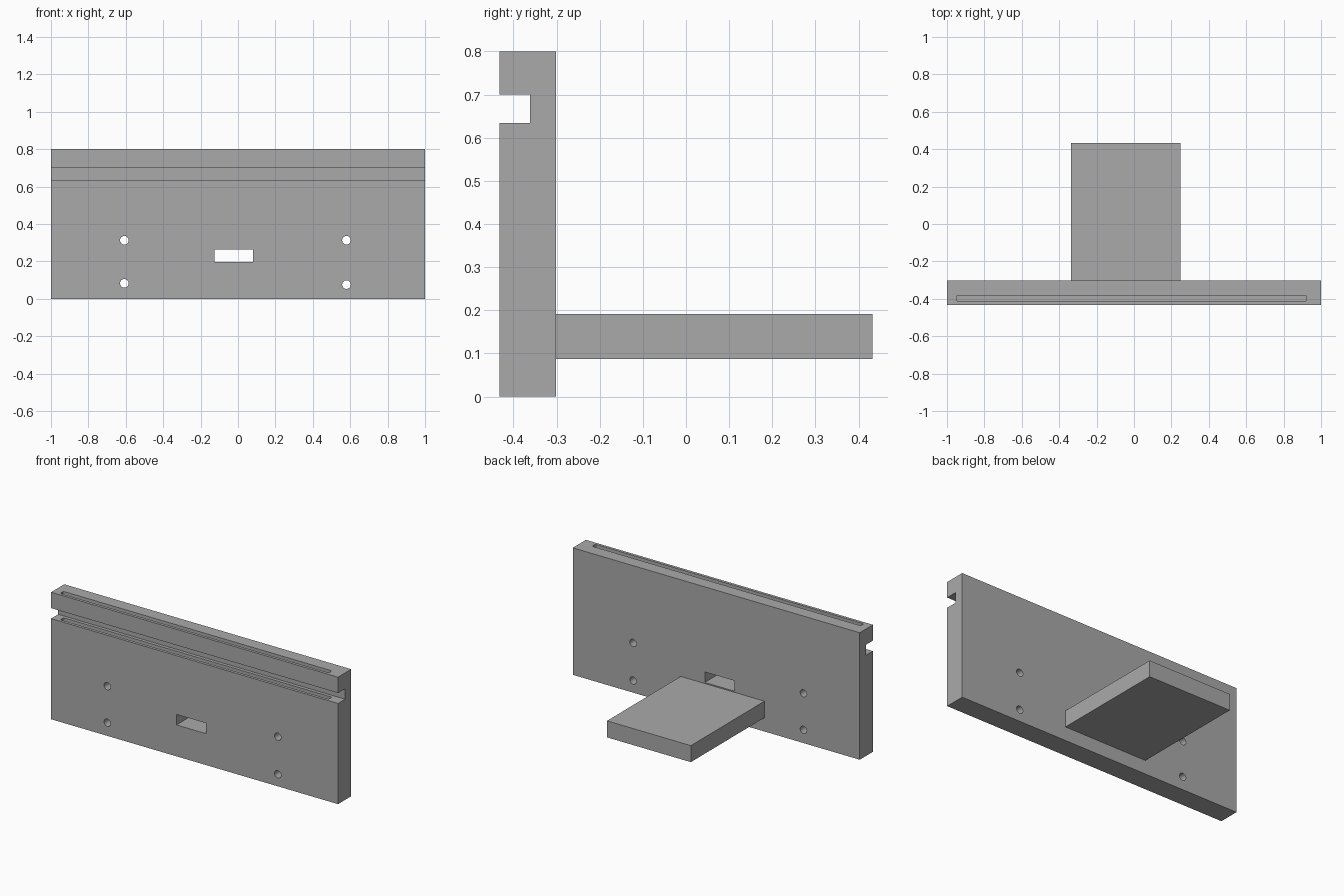
import bpy
import bmesh
from math import radians
from mathutils import Matrix, Vector

default_cube = bpy.data.objects.get("Cube")
if default_cube:
    bpy.data.objects.remove(default_cube, do_unlink=True)

grey = bpy.data.materials.new("mid_grey")
grey.use_nodes = True
colour = (0.4, 0.4, 0.4, 1)
grey.diffuse_color = colour
grey.node_tree.nodes["Principled BSDF"].inputs["Base Color"].default_value = colour


def make_object(name, bm):
    bmesh.ops.recalc_face_normals(bm, faces=bm.faces)
    mesh = bpy.data.meshes.new(name)
    bm.to_mesh(mesh)
    bm.free()
    mesh.materials.append(grey)
    obj = bpy.data.objects.new(name, mesh)
    bpy.context.collection.objects.link(obj)
    return obj


def box(name, low, high, upright_bevel=0):
    low, high = Vector(low), Vector(high)
    bm = bmesh.new()
    bmesh.ops.create_cube(bm, size=1, matrix=Matrix.LocRotScale(
        (low + high) / 2, None, high - low))
    if upright_bevel:
        edges = [e for e in bm.edges
                 if abs(e.verts[0].co.z - e.verts[1].co.z) > 0.01]
        bmesh.ops.bevel(bm, geom=edges, offset=upright_bevel, segments=3,
                        profile=0.5, affect='EDGES')
    return make_object(name, bm)


def bore(name, x, z, radius=0.023):
    bm = bmesh.new()
    bmesh.ops.create_cone(bm, cap_ends=True, segments=32, radius1=radius,
                          radius2=radius, depth=0.4,
                          matrix=Matrix.Translation((x, -0.366, z))
                          @ Matrix.Rotation(radians(90), 4, 'X'))
    return make_object(name, bm)


def cut(target, cutter):
    modifier = target.modifiers.new(cutter.name, 'BOOLEAN')
    modifier.operation = 'DIFFERENCE'
    modifier.solver = 'EXACT'
    modifier.object = cutter
    cutter.hide_render = True
    bpy.context.view_layer.objects.active = target
    bpy.ops.object.modifier_apply(modifier=modifier.name)
    bpy.data.objects.remove(cutter, do_unlink=True)


# Upright board with a full-length groove across its front
front, groove_back, back = -0.432, -0.361, -0.301
profile = [(front, 0), (back, 0), (back, 0.8), (front, 0.8), (front, 0.7),
           (groove_back, 0.7), (groove_back, 0.634), (front, 0.634)]
bm = bmesh.new()
face = bm.faces.new([bm.verts.new((-1, y, z)) for y, z in profile])
side = bmesh.ops.extrude_face_region(bm, geom=[face])
bmesh.ops.translate(bm, vec=(2, 0, 0), verts=[
    v for v in side["geom"] if isinstance(v, bmesh.types.BMVert)])
board = make_object("upright_board", bm)

# Narrow slot down from the top edge, carried on below the groove
cut(board, box("slot_cutter", (-0.949, -0.414, 0.57), (0.922, -0.382, 0.9), 0.008))

# Rectangular window and four screw holes
cut(board, box("window_cutter", (-0.126, -0.6, 0.198), (0.08, -0.1, 0.264)))
for x, z in ((-0.608, 0.313), (-0.608, 0.083), (0.58, 0.313), (0.58, 0.076)):
    cut(board, bore("screw_hole_cutter", x, z))

# Shelf standing out from the back of the board
box("rear_shelf", (-0.336, back, 0.087), (0.248, 0.432, 0.191))

# Smooth the round holes only
bpy.ops.object.select_all(action='DESELECT')
board.select_set(True)
bpy.context.view_layer.objects.active = board
bpy.ops.object.shade_smooth_by_angle(angle=radians(30))
